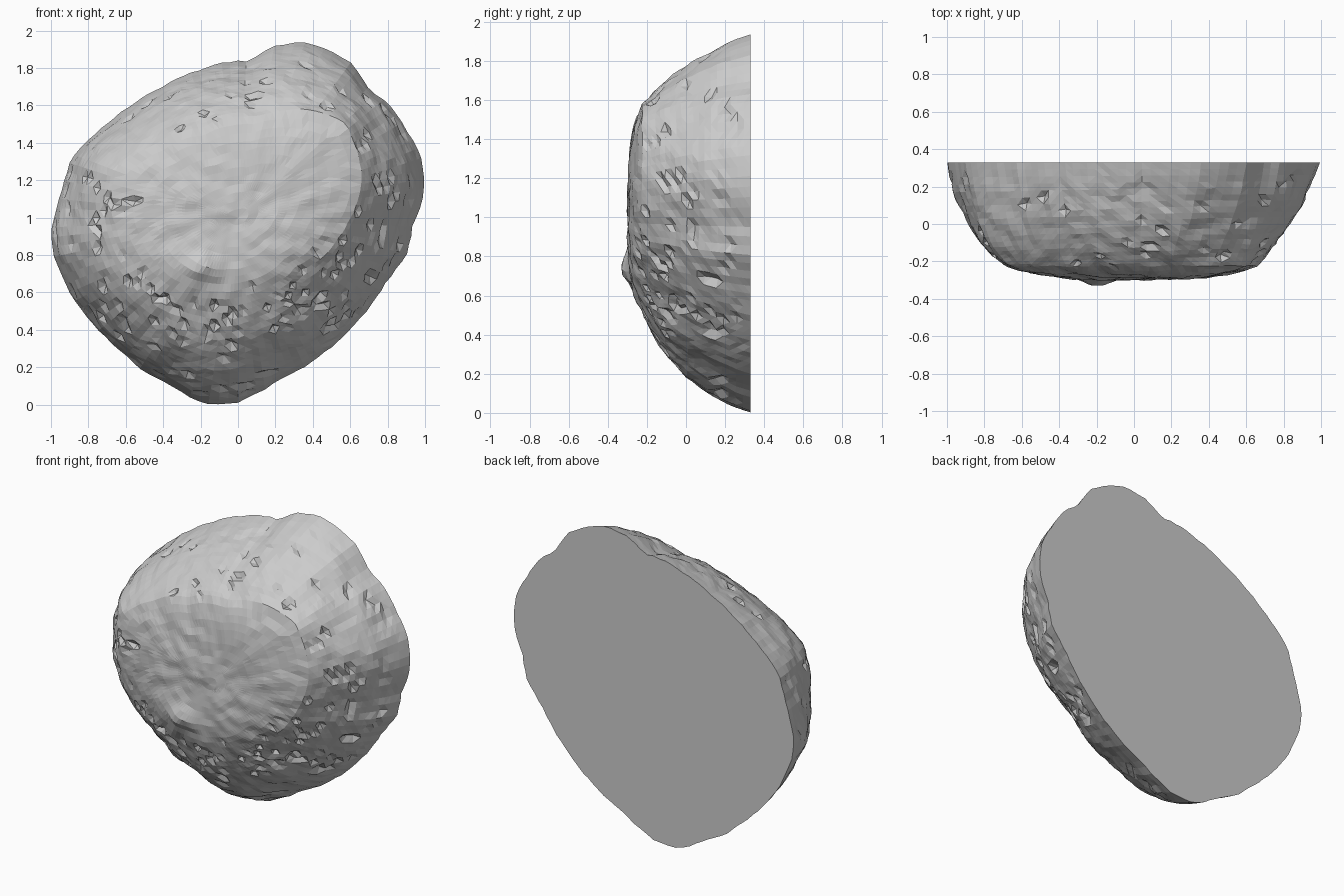
import bpy, bmesh, math, random
from mathutils import Vector, noise

if "Cube" in bpy.data.objects:
    bpy.data.objects.remove(bpy.data.objects["Cube"])

random.seed(4)
SEGMENTS, SIDE_RINGS, CAP_RINGS = 120, 19, 12
CX, CZ, BACK_Y, RIM_Y = 0.0, 1.0, 0.33, -0.225

# Silhouette of the flat back, and rim of the front face (x, z)
OUTER = [(-.13, 0), (-.2, .015), (-.38, .12), (-.48, .16), (-.6, .27), (-.75, .4),
         (-.88, .57), (-.97, .75), (-1, .9), (-.95, 1.12), (-.88, 1.33), (-.75, 1.46),
         (-.6, 1.58), (-.4, 1.7), (-.2, 1.79), (0, 1.84), (.06, 1.835), (.2, 1.92),
         (.35, 1.935), (.5, 1.89), (.6, 1.83), (.7, 1.68), (.8, 1.62), (.9, 1.47),
         (.97, 1.34), (1, 1.2), (.98, 1.06), (.93, .95), (.9, .8), (.8, .67),
         (.67, .48), (.5, .31), (.35, .2), (.2, .12), (.08, .05), (0, .01)]
INNER = [(-.1, .53), (-.28, .55), (-.5, .68), (-.63, .88), (-.68, 1.1), (-.65, 1.25),
         (-.45, 1.39), (-.2, 1.48), (.1, 1.54), (.35, 1.58), (.56, 1.52), (.64, 1.36),
         (.66, 1.18), (.57, .95), (.33, .71), (.1, .56)]


def polar(points):
    return sorted((math.atan2(z - CZ, x - CX) % math.tau, math.hypot(x - CX, z - CZ))
                  for x, z in points)


def radius_at(table, angle):
    padded = ([(table[-1][0] - math.tau, table[-1][1])] + table
              + [(table[0][0] + math.tau, table[0][1])])
    for (a0, r0), (a1, r1) in zip(padded, padded[1:]):
        if a0 <= angle <= a1:
            return r0 + (r1 - r0) * (angle - a0) / (a1 - a0)
    return table[0][1]


def weathered(x, y, z, amount, chips):
    # Broad lumps, fine grain, occasional chips and one knob on the front
    p = Vector((x, y, z))
    push = 0.012 * noise.noise(p * 3.5) + 0.012 * noise.noise(p * 13)
    if random.random() < chips:
        push -= random.uniform(0.01, 0.03)
    out = Vector((x - CX, (y - BACK_Y) * 1.3, z - CZ)).normalized()
    p += out * push * amount
    knob = math.exp(-((x + .2) ** 2 + (z - .74) ** 2) / 0.006)
    p.y -= 0.045 * knob * amount
    p.y = max(p.y, -0.33)
    return p


outer, inner = polar(OUTER), polar(INNER)
angles = [math.tau * i / SEGMENTS for i in range(SEGMENTS)]
ragged = [random.uniform(-.004, .004) for a in angles]
bm = bmesh.new()
rings = []

# Rounded flank, fullest at lower left, from the back edge to the front rim
for k in range(SIDE_RINGS + 1):
    t = k / SIDE_RINGS
    ring = []
    for a, jag in zip(angles, ragged):
        r0, r1 = radius_at(outer, a) + jag, radius_at(inner, a)
        bulge = 0.48 + 0.2 * math.cos(a - math.radians(200))
        turn = t * math.pi / 2
        inward = bulge * (1 - math.cos(turn)) + (1 - bulge) * t
        depth = bulge * math.sin(turn) + (1 - bulge) * t
        r = r0 + (r1 - r0) * inward
        y = BACK_Y + (RIM_Y - BACK_Y) * depth
        chips = 0.10 if math.sin(a) < 0.3 else 0.03
        ring.append(bm.verts.new(weathered(CX + r * math.cos(a), y, CZ + r * math.sin(a),
                                           min(1, t * 4), chips)))
    rings.append(ring)

# Gently domed front face
for k in range(1, CAP_RINGS):
    s = 1 - k / CAP_RINGS
    ring = []
    for a in angles:
        r = radius_at(inner, a) * s
        y = RIM_Y - 0.07 * (1 - s ** 4)
        ring.append(bm.verts.new(weathered(CX + r * math.cos(a), y, CZ + r * math.sin(a),
                                           1, 0.02 if s > 0.7 else 0)))
    rings.append(ring)

for lower, upper in zip(rings, rings[1:]):
    for i in range(SEGMENTS):
        j = (i + 1) % SEGMENTS
        bm.faces.new((lower[i], lower[j], upper[j], upper[i]))
tip = bm.verts.new(weathered(CX, RIM_Y - 0.07, CZ, 1, 0))
for i in range(SEGMENTS):
    bm.faces.new((rings[-1][i], rings[-1][(i + 1) % SEGMENTS], tip))

# Flat sliced back
bm.faces.new(rings[0])
bmesh.ops.triangulate(bm, faces=bm.faces[:])
bmesh.ops.recalc_face_normals(bm, faces=bm.faces[:])

mesh = bpy.data.meshes.new("half_boulder")
bm.to_mesh(mesh)
bm.free()
boulder = bpy.data.objects.new("half_boulder", mesh)
bpy.context.collection.objects.link(boulder)
